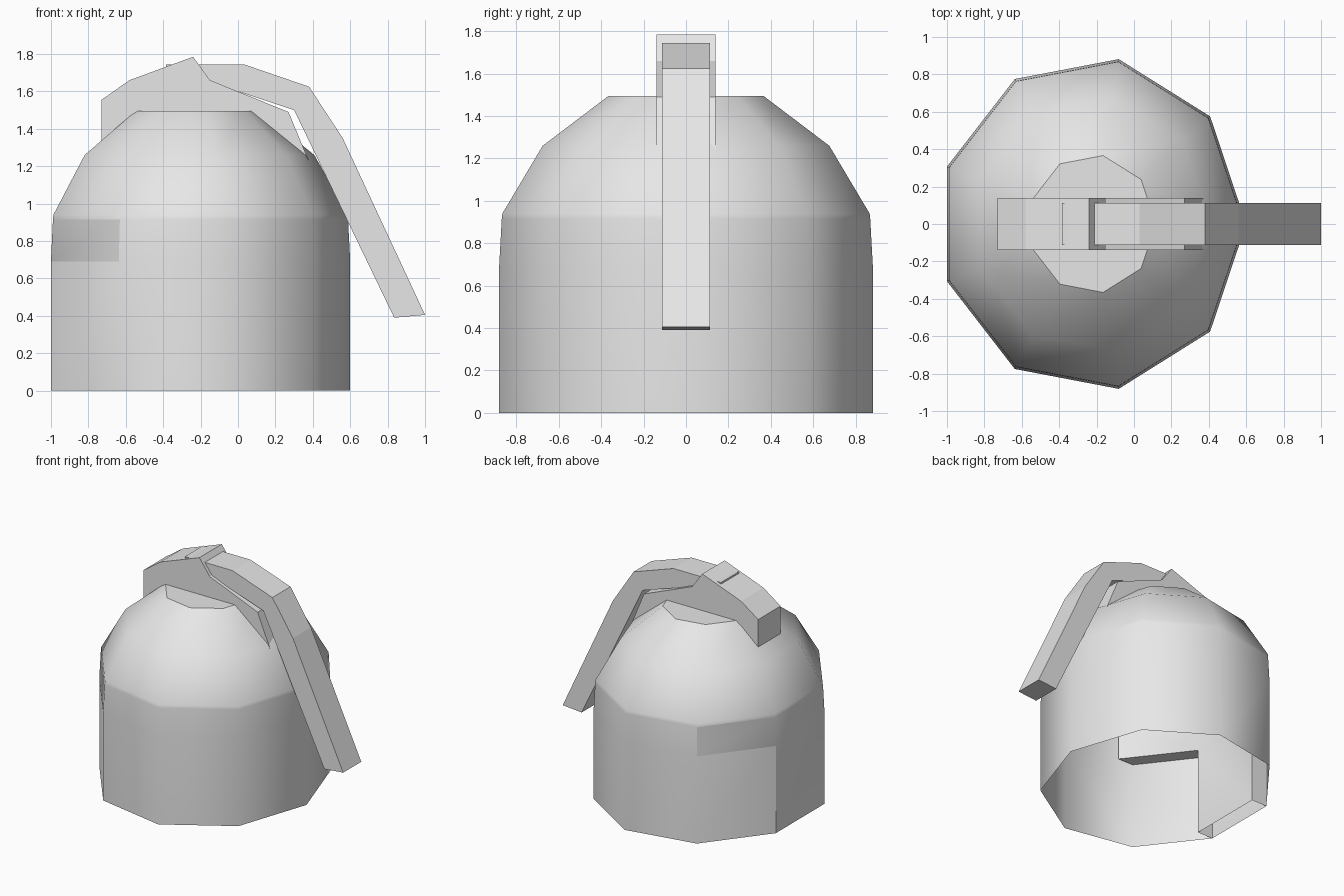
import bpy, bmesh, math
from mathutils import Vector

cube = bpy.data.objects.get("Cube")
if cube:
    bpy.data.objects.remove(cube, do_unlink=True)

# One plain grey for everything
grey = bpy.data.materials.new("plain_grey")
grey.use_nodes = True
grey.diffuse_color = (0.8, 0.8, 0.8, 1)
grey.node_tree.nodes["Principled BSDF"].inputs["Base Color"].default_value = (0.8, 0.8, 0.8, 1)


def finish(bm, name):
    mesh = bpy.data.meshes.new(name)
    bm.to_mesh(mesh)
    bm.free()
    mesh.materials.append(grey)
    obj = bpy.data.objects.new(name, mesh)
    bpy.context.collection.objects.link(obj)
    return obj


def slab(name, outline, half_width):
    """Side outline in x and z, given thickness along y."""
    bm = bmesh.new()
    face = bm.faces.new([bm.verts.new((x, -half_width, z)) for x, z in outline])
    out = bmesh.ops.extrude_face_region(bm, geom=[face], use_keep_orig=True)
    moved = [v for v in out["geom"] if isinstance(v, bmesh.types.BMVert)]
    bmesh.ops.translate(bm, verts=moved, vec=(0, 2 * half_width, 0))
    bmesh.ops.recalc_face_normals(bm, faces=bm.faces[:])
    return finish(bm, name)


# Helmet shell: nine-sided dome, open underneath
SIDES, CENTRE_X, RADIUS_X, RADIUS_Y = 9, -0.225, 0.825, 0.895
profile = [(0, 1), (0.69, 1), (0.915, 0.986), (0.94, 0.983), (1.26, 0.767), (1.495, 0.415)]
bm = bmesh.new()
rings = []
for z, scale in profile:
    angles = [math.tau * i / SIDES for i in range(SIDES)]
    rings.append([bm.verts.new((CENTRE_X + RADIUS_X * scale * math.cos(a),
                                RADIUS_Y * scale * math.sin(a), z)) for a in angles])
visor = []
for band, (low, high) in enumerate(zip(rings, rings[1:])):
    for i in range(SIDES):
        j = (i + 1) % SIDES
        face = bm.faces.new((low[i], low[j], high[j], high[i]))
        # T-shaped visor: eye slit across three sides, slot down the middle
        if (band == 1 and i in (3, 4, 5)) or (band == 0 and i == 4):
            visor.append(face)
crown = bm.faces.new(rings[-1])

# Sink the visor into the shell
out = bmesh.ops.extrude_face_region(bm, geom=visor)
moved = [v for v in out["geom"] if isinstance(v, bmesh.types.BMVert)]
bmesh.ops.translate(bm, verts=moved, vec=Vector((0.135, 0, 0)))
underside = [f for f in bm.faces if all(v.co.z < 0.001 for v in f.verts)]
bmesh.ops.delete(bm, geom=underside, context='FACES_ONLY')
bm.normal_update()
shell = finish(bm, "helmet_shell")

bpy.ops.object.select_all(action='DESELECT')
shell.select_set(True)
bpy.context.view_layer.objects.active = shell
bpy.ops.object.shade_smooth_by_angle(angle=math.radians(45))
for p in shell.data.polygons:
    if p.normal.z > 0.99 and p.center.z > 1.4:
        p.use_smooth = False

# Crest holder along the crown
slab("crest_holder", [(-0.73, 1.33), (-0.73, 1.555), (-0.58, 1.66), (-0.24, 1.785),
                      (-0.15, 1.66), (0.27, 1.49), (0.39, 1.2), (0.2, 1.3),
                      (0, 1.4), (-0.5, 1.4)], 0.14)

# Plume sweeping over and down the back
slab("plume", [(-0.385, 1.745), (0.03, 1.745), (0.38, 1.625), (0.56, 1.35), (1, 0.405),
               (0.835, 0.39), (0.3, 1.5), (0, 1.6), (-0.385, 1.6)], 0.113)
